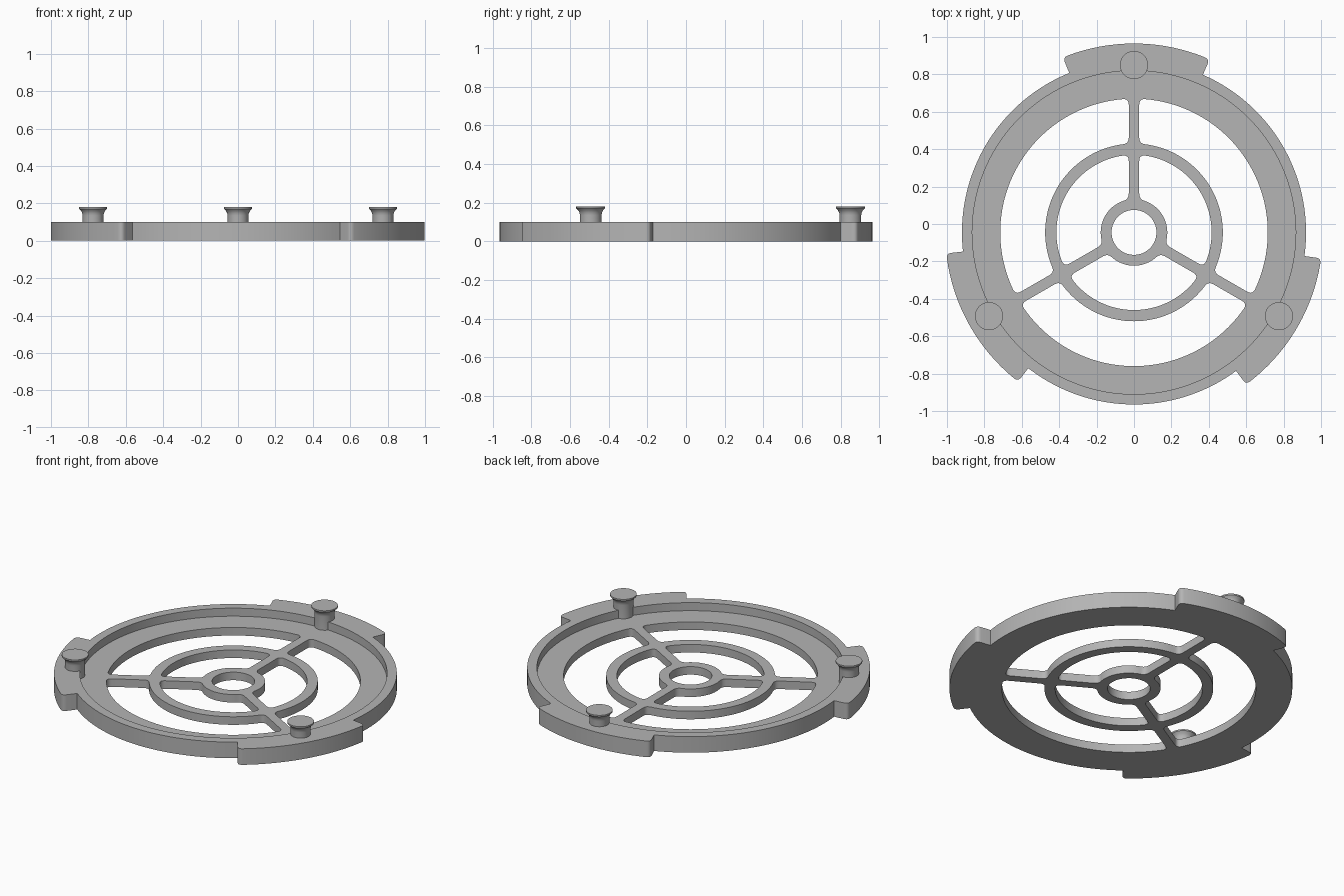
import bpy, bmesh
from math import radians, degrees, asin, cos, sin, pi
from mathutils import Vector, Matrix

cube = bpy.data.objects.get("Cube")
if cube:
    bpy.data.objects.remove(cube, do_unlink=True)

CENTRE = Vector((0, -0.045, 0))
RIM, RECESS, TAB = 0.92, 0.865, 1.01
HEIGHT, FLOOR = 0.10, 0.05
SPOKES = (90, 210, 330)

grey = bpy.data.materials.new("plain grey")
grey.use_nodes = True
grey.diffuse_color = (0.46, 0.46, 0.46, 1)
grey.node_tree.nodes["Principled BSDF"].inputs["Base Color"].default_value = grey.diffuse_color


def polar(r, deg):
    return Vector((r * cos(radians(deg)), r * sin(radians(deg)), 0))


def circle(r, n=144):
    return [polar(r, 360 * i / n) for i in range(n)]


def bend(a, corner, b, n=6):
    """Rounded corner from a to b."""
    return [a * (1 - t) ** 2 + corner * 2 * t * (1 - t) + b * t * t
            for t in (i / n for i in range(n + 1))]


def outline(arcs):
    """Closed loop of (radius, start, end, fillet) arcs joined by straight lines."""
    pts = []
    for i, (r, a0, a1, f) in enumerate(arcs):
        before, after = arcs[i - 1], arcs[(i + 1) % len(arcs)]
        c0, c1 = polar(r, a0), polar(r, a1)
        if f:
            pad = degrees(f / r) * (1 if a1 > a0 else -1)
            s, e = a0 + pad, a1 - pad
            back = (polar(before[0], before[2]) - c0).normalized() * f
            ahead = (polar(after[0], after[1]) - c1).normalized() * f
            pts += bend(c0 + back, c0, polar(r, s))
        else:
            s, e = a0, a1
            pts.append(c0)
        n = max(4, int(abs(e - s) / 2.5))
        pts += [polar(r, s + (e - s) * k / n) for k in range(1, n)]
        pts += bend(polar(r, e), c1, c1 + ahead) if f else [c1]
    return pts


def finish(name, mesh):
    obj = bpy.data.objects.new(name, mesh)
    bpy.context.collection.objects.link(obj)
    mesh.materials.clear()
    mesh.materials.append(grey)
    bpy.ops.object.select_all(action='DESELECT')
    obj.select_set(True)
    bpy.context.view_layer.objects.active = obj
    bpy.ops.object.shade_smooth_by_angle(angle=radians(32))
    return obj


def slab(name, loops, z0, z1):
    """Flat solid; the first loop is the edge, the others are holes."""
    curve = bpy.data.curves.new(name + "_profile", 'CURVE')
    curve.dimensions = '2D'
    curve.fill_mode = 'BOTH'
    curve.extrude = (z1 - z0) / 2
    for loop in loops:
        spline = curve.splines.new('POLY')
        spline.points.add(len(loop) - 1)
        for p, co in zip(spline.points, loop):
            p.co = (co.x, co.y, 0, 1)
        spline.use_cyclic_u = True
    helper = bpy.data.objects.new(name + "_profile", curve)
    bpy.context.collection.objects.link(helper)
    bpy.context.view_layer.update()
    graph = bpy.context.evaluated_depsgraph_get()
    mesh = bpy.data.meshes.new_from_object(helper.evaluated_get(graph))
    mesh.name = name
    bpy.data.objects.remove(helper, do_unlink=True)
    bm = bmesh.new()
    bm.from_mesh(mesh)
    bmesh.ops.remove_doubles(bm, verts=bm.verts, dist=0.0002)
    bmesh.ops.recalc_face_normals(bm, faces=bm.faces)
    bmesh.ops.translate(bm, verts=bm.verts, vec=CENTRE + Vector((0, 0, (z0 + z1) / 2)))
    bm.to_mesh(mesh)
    bm.free()
    return finish(name, mesh)


def window(r0, r1, start, half=0.028, f=0.032):
    """Opening between two neighbouring spokes and two rings."""
    inner, outer = degrees(asin(half / r0)), degrees(asin(half / r1))
    end = start + 120
    return outline([(r1, start + outer, end - outer, f),
                    (r0, end - inner, start + inner, f)])


# Outer rim with three rounded tabs
edge = []
for a in SPOKES:
    edge += [(TAB, a - 23.6, a + 22.1, 0.028), (RIM, a + 22.1, a + 96.4, 0)]
slab("outer_rim", [outline(edge), circle(RECESS)], 0, HEIGHT)

# Recessed plate: openings leave the spokes, middle ring and hub
holes = [circle(0.12, 72)]
for a in SPOKES:
    holes += [window(0.475, 0.715, a), window(0.178, 0.415, a)]
slab("spoked_plate", [circle(RECESS)] + holes, 0, FLOOR)

# Flared pins on the rim
PIN = [(0, FLOOR), (0.056, FLOOR), (0.056, 0.135), (0.058, 0.148), (0.064, 0.16),
       (0.075, 0.171), (0.075, 0.18), (0, 0.18)]
for side, a in zip(("back", "right", "left"), SPOKES):
    bm = bmesh.new()
    verts = [bm.verts.new((r, 0, z)) for r, z in PIN]
    edges = [bm.edges.new(pair) for pair in zip(verts, verts[1:])]
    bmesh.ops.spin(bm, geom=verts + edges, cent=(0, 0, 0), axis=(0, 0, 1),
                   angle=2 * pi, steps=48)
    bmesh.ops.remove_doubles(bm, verts=bm.verts, dist=0.0002)
    bmesh.ops.recalc_face_normals(bm, faces=bm.faces)
    bmesh.ops.transform(bm, matrix=Matrix.Translation(CENTRE + polar(0.895, a)), verts=bm.verts)
    mesh = bpy.data.meshes.new(side + "_pin")
    bm.to_mesh(mesh)
    bm.free()
    finish(side + "_pin", mesh)
